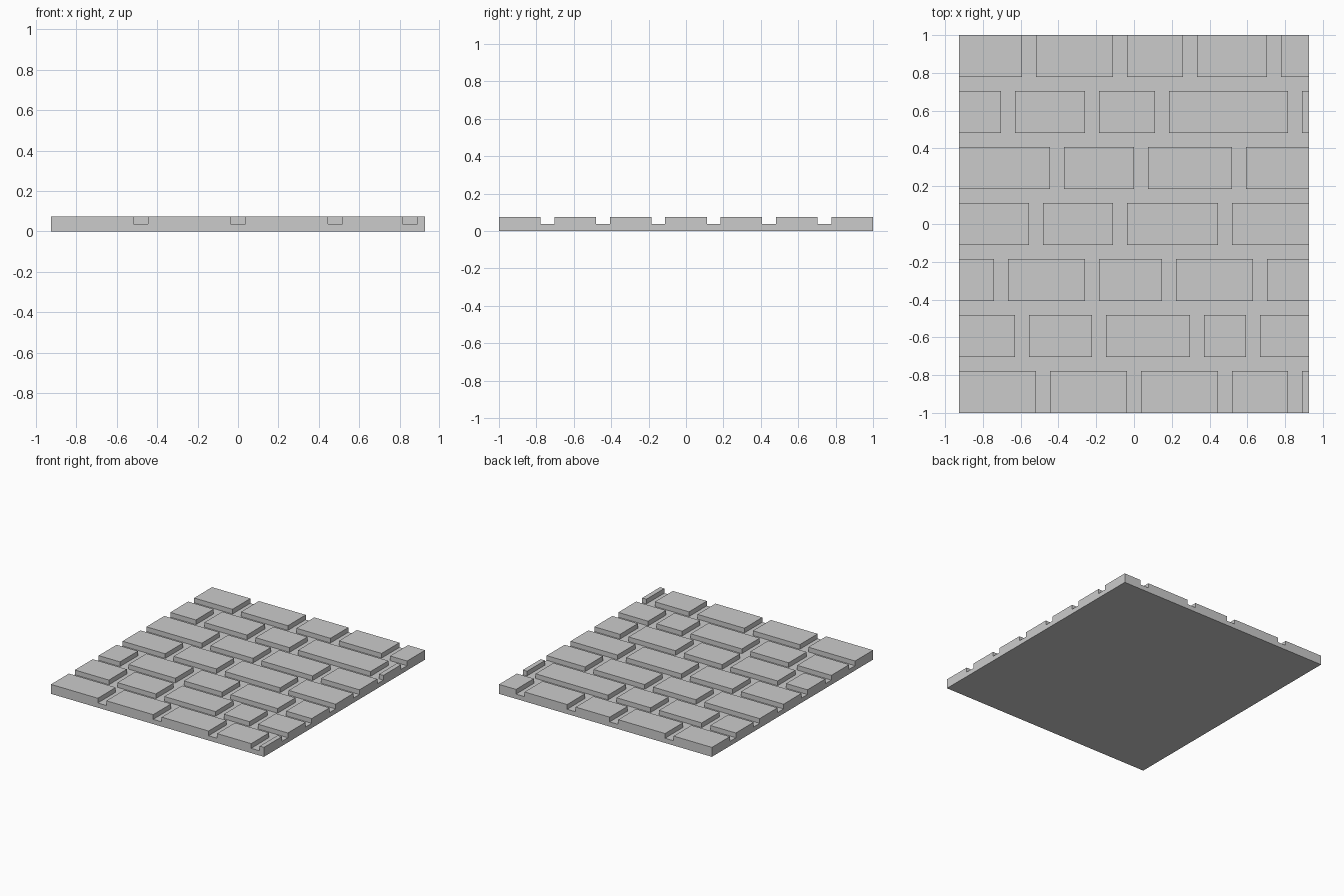
import bpy
import bmesh

if "Cube" in bpy.data.objects:
    bpy.data.objects.remove(bpy.data.objects["Cube"])

U = 1 / 27            # module: joints are 2 wide, bricks 6 deep, joints 1 deep
HX, HY = 25, 27       # half size of the panel in modules

# Centres of the vertical joints in each course, front to back
courses = [
    [-13, 0, 13, 23],
    [-16, -5, 9, 17],
    [-19, -6, 5, 18],
    [-14, -2, 13],
    [-11, 1, 15],
    [-18, -6, 4, 23],
    [-15, -2, 8, 20],
]

# Break lines of the panel: course edges in y, joint edges in x
ys = sorted({-HY + 8 * i + d for i in range(len(courses)) for d in (0, 6)})
xs = sorted({-HX, HX} | {j + d for row in courses for j in row for d in (-1, 1)})
nx, ny = len(xs) - 1, len(ys) - 1


def level(i, j):
    """Height in modules: 0 outside, 1 in a joint, 2 on a brick."""
    if not (0 <= i < nx and 0 <= j < ny):
        return 0
    if j % 2:
        return 1
    mid = (xs[i] + xs[i + 1]) / 2
    return 1 if any(abs(mid - c) < 1 for c in courses[j // 2]) else 2


bm = bmesh.new()


def quad(*pts):
    bm.faces.new([bm.verts.new((x * U, y * U, z * U)) for x, y, z in pts])


def wall(a, b, h0, h1):
    """Upright faces along a-b between two neighbouring heights."""
    for z in range(min(h0, h1), max(h0, h1)):
        quad((*a, z), (*b, z), (*b, z + 1), (*a, z + 1))


# Brick tops, joint floors and underside
for i in range(nx):
    for j in range(ny):
        x0, x1, y0, y1 = xs[i], xs[i + 1], ys[j], ys[j + 1]
        for z in (0, level(i, j)):
            quad((x0, y0, z), (x1, y0, z), (x1, y1, z), (x0, y1, z))

# Brick sides and panel edges
for i in range(nx + 1):
    for j in range(ny):
        wall((xs[i], ys[j]), (xs[i], ys[j + 1]), level(i - 1, j), level(i, j))
for i in range(nx):
    for j in range(ny + 1):
        wall((xs[i], ys[j]), (xs[i + 1], ys[j]), level(i, j - 1), level(i, j))

# Weld, then merge each brick top and the underside into single faces
bmesh.ops.remove_doubles(bm, verts=bm.verts[:], dist=1e-4)
bmesh.ops.recalc_face_normals(bm, faces=bm.faces[:])
flat = [e for e in bm.edges
        if all(abs(v.co.z - U) > 1e-4 for v in e.verts)
        and abs(e.verts[0].co.z - e.verts[1].co.z) < 1e-4]
bmesh.ops.dissolve_limit(bm, angle_limit=0.01, verts=[], edges=flat)

mesh = bpy.data.meshes.new("brick_panel")
bm.to_mesh(mesh)
bm.free()
panel = bpy.data.objects.new("brick_panel", mesh)
bpy.context.collection.objects.link(panel)
